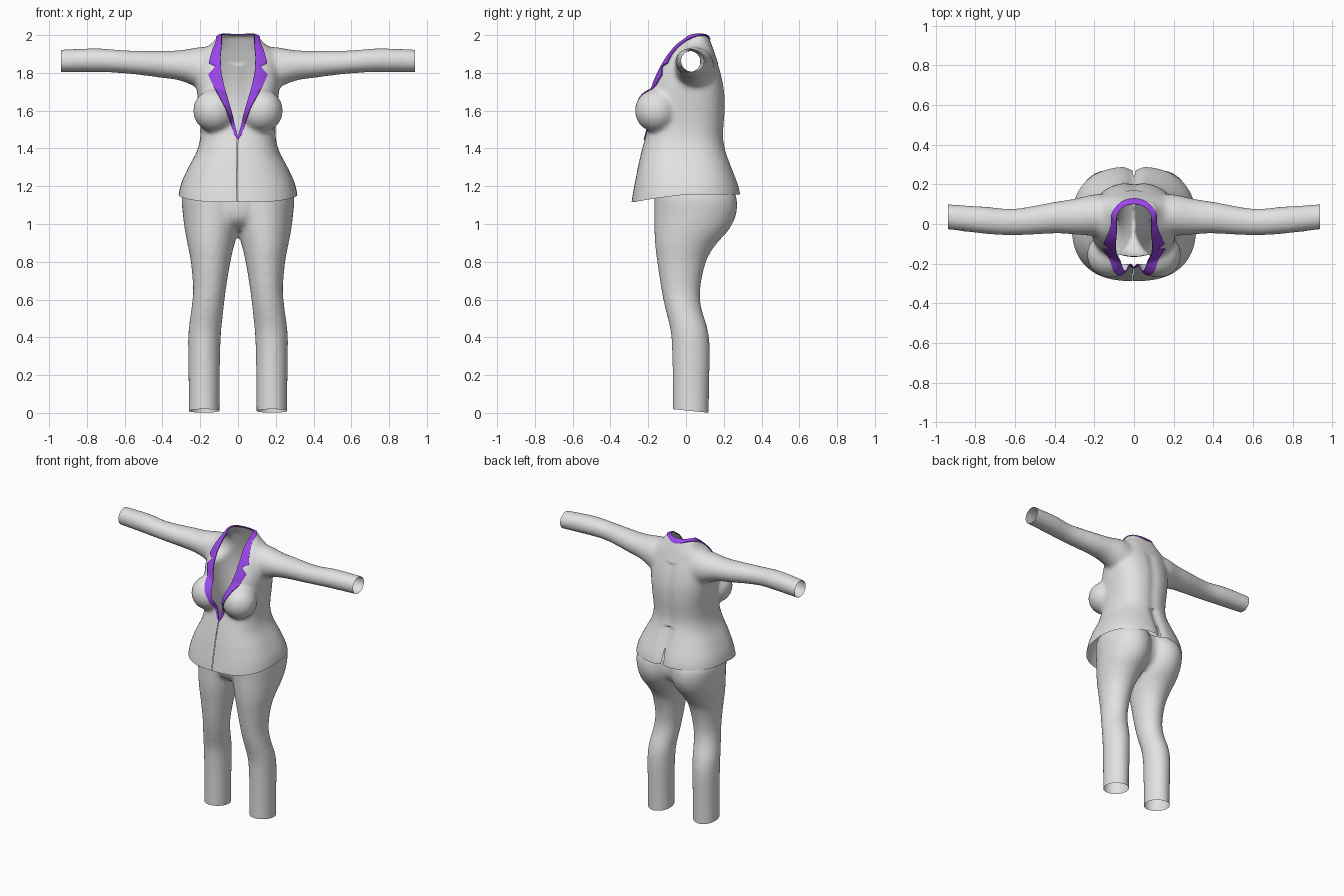
import bpy, bmesh, math
from mathutils import Vector, Matrix

cube = bpy.data.objects.get("Cube")
if cube:
    bpy.data.objects.remove(cube, do_unlink=True)


def material(name, rgb):
    m = bpy.data.materials.new(name)
    m.use_nodes = True
    m.diffuse_color = (*rgb, 1)
    m.node_tree.nodes["Principled BSDF"].inputs["Base Color"].default_value = (*rgb, 1)
    return m


GREY = material("light_grey_cloth", (0.76, 0.76, 0.76))
PURPLE = material("purple_trim", (0.32, 0.06, 0.8))


def resample(rows, steps=4):
    """Smooth spline through the rows of section values."""
    rows = [Vector(r) for r in rows]
    out = []
    for i in range(len(rows) - 1):
        p0, p1, p2 = rows[max(i - 1, 0)], rows[i], rows[i + 1]
        p3 = rows[min(i + 2, len(rows) - 1)]
        for s in range(steps):
            t = s / steps
            out.append(p1 + (p2 - p0) * (t / 2) + (p0 * 2 - p1 * 5 + p2 * 4 - p3) * (t * t / 2)
                       + (p1 * 3 - p0 - p2 * 3 + p3) * (t ** 3 / 2))
    return out + [rows[-1]]


def loft(bm, rows, along_x=False, side=1, power=2.0, n=48):
    """Capped tube; each row is position, then low and high of both cross axes."""
    rings = []
    for t, a0, a1, b0, b1 in resample(rows):
        ring = []
        for k in range(n):
            c, s = math.cos(math.tau * k / n), math.sin(math.tau * k / n)
            a = (a0 + a1) / 2 + (a1 - a0) / 2 * math.copysign(abs(c) ** (2 / power), c)
            b = (b0 + b1) / 2 + (b1 - b0) / 2 * math.copysign(abs(s) ** (2 / power), s)
            ring.append(bm.verts.new((side * t, a, b) if along_x else (side * a, b, t)))
        rings.append(ring)
    for r, q in zip(rings, rings[1:]):
        for k in range(n):
            bm.faces.new((r[k], r[(k + 1) % n], q[(k + 1) % n], q[k]))
    bm.faces.new(rings[0])
    bm.faces.new(rings[-1])


def fuse(bm, voxel=0.012, rounds=14):
    """Merge overlapping volumes into one soft skin."""
    bmesh.ops.recalc_face_normals(bm, faces=bm.faces)
    me = bpy.data.meshes.new("fuse")
    bm.to_mesh(me)
    bm.free()
    ob = bpy.data.objects.new("fuse", me)
    bpy.context.collection.objects.link(ob)
    rm = ob.modifiers.new("remesh", "REMESH")
    rm.mode, rm.voxel_size = "VOXEL", voxel
    sm = ob.modifiers.new("smooth", "SMOOTH")
    sm.factor, sm.iterations = 0.5, rounds
    ev = ob.evaluated_get(bpy.context.evaluated_depsgraph_get())
    out = bmesh.new()
    out.from_mesh(ev.to_mesh())
    ev.to_mesh_clear()
    bpy.data.objects.remove(ob, do_unlink=True)
    return out


def trim(bm, co, no):
    """Open the skin by removing all beyond a plane."""
    bmesh.ops.bisect_plane(bm, geom=bm.verts[:] + bm.edges[:] + bm.faces[:],
                           plane_co=co, plane_no=no, clear_outer=True)


def score(bm, outline, axis, where):
    """Cut edges into the skin along an outline projected down an axis."""
    u, v = (0, 2) if axis == 1 else (0, 1)
    for p, q in zip(outline, outline[1:] + outline[:1]):
        lo = [min(p[i], q[i]) - 0.025 for i in (0, 1)]
        hi = [max(p[i], q[i]) + 0.025 for i in (0, 1)]
        geom = set()
        for f in bm.faces:
            c = f.calc_center_median()
            if where(c) and lo[0] < c[u] < hi[0] and lo[1] < c[v] < hi[1]:
                geom.update((f, *f.verts, *f.edges))
        co, d, view = Vector((0, 0, 0)), Vector((0, 0, 0)), Vector((0, 0, 0))
        co[u], co[v], d[u], d[v], view[axis] = p[0], p[1], q[0] - p[0], q[1] - p[1], 1
        if geom:
            bmesh.ops.bisect_plane(bm, geom=list(geom), plane_co=co,
                                   plane_no=d.cross(view).normalized())


def inside(x, y, poly):
    hit = False
    for (ax, ay), (bx, by) in zip(poly, poly[1:] + poly[:1]):
        if (ay > y) != (by > y) and x < ax + (y - ay) / (by - ay) * (bx - ax):
            hit = not hit
    return hit


def finish(name, bm, mat):
    me = bpy.data.meshes.new(name)
    bm.to_mesh(me)
    bm.free()
    me.materials.append(mat)
    me.shade_smooth()
    me.set_sharp_from_angle(angle=math.radians(50))
    bpy.context.collection.objects.link(bpy.data.objects.new(name, me))


# Jacket: torso, bust and sleeves
bm = bmesh.new()
torso = [(1.07, .325, -.30, .295), (1.16, .314, -.288, .29), (1.22, .30, -.275, .274),
         (1.30, .263, -.255, .244), (1.38, .22, -.237, .215), (1.45, .201, -.218, .2),
         (1.52, .198, -.2, .202), (1.6, .205, -.192, .208), (1.68, .215, -.19, .207),
         (1.75, .22, -.175, .197), (1.82, .215, -.145, .18), (1.88, .205, -.11, .16),
         (1.92, .185, -.08, .147), (1.96, .135, -.045, .132), (1.985, .116, -.01, .122),
         (2.003, .108, .0, .115)]
loft(bm, [(z, -w, w, f, b) for z, w, f, b in torso], power=2.5)
sleeve = [(.12, -.05, .15, 1.68, 1.935), (.2, -.06, .15, 1.715, 1.937), (.3, -.053, .128, 1.757, 1.921),
          (.4, -.048, .112, 1.773, 1.918), (.6, -.058, .078, 1.797, 1.92),
          (.75, -.05, .088, 1.803, 1.931), (.97, -.024, .102, 1.803, 1.922)]
for side in (1, -1):
    loft(bm, sleeve, along_x=True, side=side)
    bmesh.ops.create_icosphere(bm, subdivisions=4, radius=0.115, matrix=Matrix.Translation(
        (side * .123, -.156, 1.6)))
bm = fuse(bm)
trim(bm, (0, 0, 1.157), (0, 0, -1))
for side in (1, -1):
    trim(bm, (side * .937, 0, 0), (side, 0, 0))

# Soft groove down the back
for v in bm.verts:
    if v.co.y > .1 and v.co.z < 1.85:
        v.co.y -= (.02 if v.co.z < 1.4 else .008) * math.exp(-(v.co.x / .035) ** 2)


# Neckline and lapel outlines, mirrored, with a rounded part behind the neck
def mirrored(half):
    return half + [(-x, z) for x, z in reversed(half[1:])]


def oval(rx, ry):
    return [(rx * math.cos(math.tau * k / 32), BACK + ry * math.sin(math.tau * k / 32))
            for k in range(32)]


BACK = 0.03
neck = mirrored([(0, 1.46), (.013, 1.51), (.062, 1.68), (.088, 1.8), (.092, 1.88),
                 (.086, 1.95), (.086, 2.1)])
lapel = mirrored([(0, 1.445), (.02, 1.475), (.066, 1.61), (.125, 1.72), (.155, 1.79),
                  (.117, 1.833), (.153, 1.85), (.136, 1.915), (.112, 1.97), (.112, 2.1)])
neck_oval, lapel_oval = oval(.086, .07), oval(.112, .095)


def in_front(c):
    return c.y < BACK


def behind_neck(c):
    return c.y >= BACK and c.z > 1.88


bmesh.ops.bisect_plane(bm, geom=bm.verts[:] + bm.edges[:] + bm.faces[:],
                       plane_co=(0, BACK, 0), plane_no=(0, 1, 0))
for front, back in ((neck, neck_oval), (lapel, lapel_oval)):
    score(bm, front, 1, in_front)
    score(bm, back, 2, behind_neck)


def region(mesh, front, back):
    found = []
    for f in mesh.faces:
        c = f.calc_center_median()
        if (in_front(c) and inside(c.x, c.z, front)) or (behind_neck(c) and inside(c.x, c.y, back)):
            found.append(f)
    return found


bmesh.ops.delete(bm, geom=region(bm, neck, neck_oval), context="FACES")

# Raised lapels and collar lifted from the jacket skin
trim_bm = bm.copy()
keep = set(region(trim_bm, lapel, lapel_oval))
bmesh.ops.delete(trim_bm, geom=[f for f in trim_bm.faces if f not in keep], context="FACES")
bmesh.ops.remove_doubles(trim_bm, verts=trim_bm.verts, dist=0.0008)
trim_bm.normal_update()
lift = {v: v.normal * 0.006 for v in trim_bm.verts}
rim = [e for e in trim_bm.edges if e.is_boundary]
for v, move in lift.items():
    v.co += move
new = bmesh.ops.extrude_edge_only(trim_bm, edges=rim)["geom"]
for v in [g for g in new if isinstance(g, bmesh.types.BMVert)]:
    near = next(e.other_vert(v) for e in v.link_edges if e.other_vert(v) in lift)
    v.co -= lift[near]
bmesh.ops.recalc_face_normals(trim_bm, faces=trim_bm.faces)
finish("lapels_and_collar", trim_bm, PURPLE)

# Front closure and back vent
closure = [(-.012, 1.0), (-.009, 1.0), (-.001, 1.45), (-.004, 1.45)]
vent = [(-.016, 1.08), (.016, 1.08), (.002, 1.26), (-.002, 1.26)]
for outline, where in ((closure, lambda c: c.y < -.05), (vent, lambda c: c.y > .05)):
    score(bm, outline, 1, where)
    gap = [f for f in bm.faces if where(f.calc_center_median())
           and inside(f.calc_center_median().x, f.calc_center_median().z, outline)]
    bmesh.ops.delete(bm, geom=gap, context="FACES")

# Hem dips toward the front
for v in bm.verts:
    if v.co.z < 1.3 and v.co.y < .05:
        v.co.z -= .04 * min(1, (.05 - v.co.y) / .32) ** 1.5 * (1.3 - v.co.z) / .143
bmesh.ops.remove_doubles(bm, verts=bm.verts, dist=0.0006)
finish("jacket", bm, GREY)

# Trousers: two legs joined by a pelvis
bm = bmesh.new()
leg = [(-.06, .098, .262, -.07, .12), (.15, .097, .262, -.071, .123), (.33, .094, .264, -.074, .127),
       (.44, .088, .262, -.083, .116), (.56, .075, .246, -.112, .081), (.66, .063, .238, -.132, .076),
       (.8, .04, .25, -.153, .106), (.89, .019, .267, -.164, .158), (.97, -.004, .282, -.168, .228),
       (1.05, -.02, .292, -.168, .266), (1.13, -.025, .299, -.168, .27), (1.18, -.03, .288, -.168, .25),
       (1.24, -.03, .25, -.16, .21)]
for side in (1, -1):
    loft(bm, leg, side=side)
loft(bm, [(.97, -.1, .1, -.09, .12), (1.02, -.16, .16, -.15, .19), (1.1, -.2, .2, -.167, .215),
          (1.24, -.2, .2, -.16, .19)])
bm = fuse(bm)
trim(bm, (0, 0, 1.2), (0, 0, 1))
trim(bm, (0, .12, .001), (0, -.1, -1))
finish("trousers", bm, GREY)
